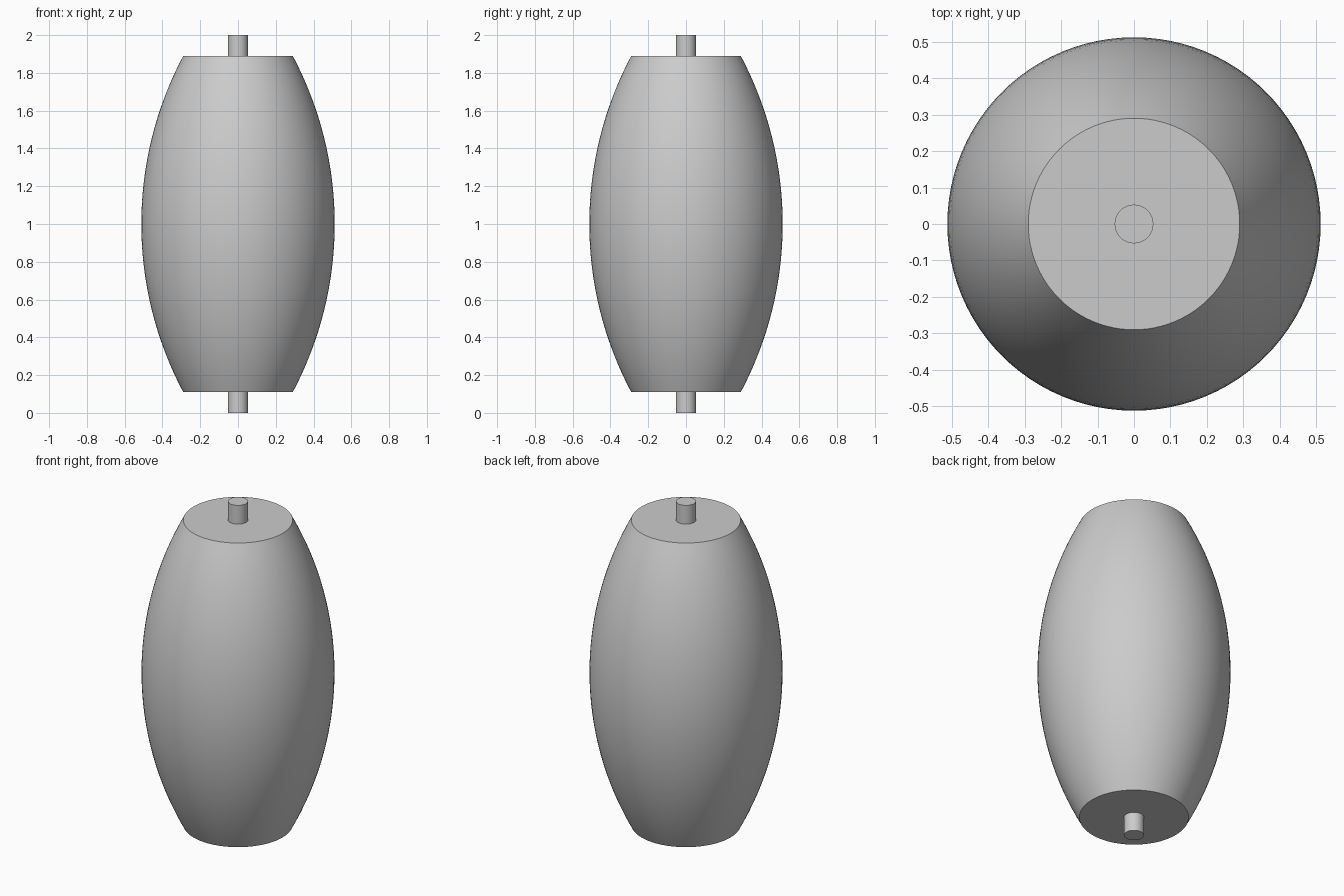
import bpy
import bmesh
from math import sin, cos, asin, pi

cube = bpy.data.objects.get("Cube")
if cube:
    bpy.data.objects.remove(cube)

SEGMENTS = 96
END_RADIUS, MID_RADIUS = 0.29, 0.512
HALF_HEIGHT, CENTRE_Z = 0.89, 1.0

grey = bpy.data.materials.new("plain grey")
grey.use_nodes = True
colour = (0.6, 0.6, 0.6, 1)
grey.diffuse_color = colour
grey.node_tree.nodes["Principled BSDF"].inputs["Base Color"].default_value = colour


def lathe(name, profile):
    """Turn (radius, height) points around z and cap both ends."""
    bm = bmesh.new()
    rings = []
    for r, z in profile:
        rings.append([bm.verts.new((r * cos(2 * pi * i / SEGMENTS),
                                    r * sin(2 * pi * i / SEGMENTS), z))
                      for i in range(SEGMENTS)])
    for low, high in zip(rings, rings[1:]):
        for i in range(SEGMENTS):
            j = (i + 1) % SEGMENTS
            bm.faces.new((low[i], low[j], high[j], high[i]))
    bm.faces.new(rings[0][::-1])
    bm.faces.new(rings[-1])
    mesh = bpy.data.meshes.new(name)
    bm.to_mesh(mesh)
    bm.free()
    mesh.materials.append(grey)
    obj = bpy.data.objects.new(name, mesh)
    bpy.context.collection.objects.link(obj)
    bpy.ops.object.select_all(action='DESELECT')
    obj.select_set(True)
    bpy.context.view_layer.objects.active = obj
    bpy.ops.object.shade_smooth_by_angle(angle=0.5)
    return obj


# Barrel body: a circular arc bulging between two flat ends
bulge = MID_RADIUS - END_RADIUS
arc_radius = (HALF_HEIGHT ** 2 + bulge ** 2) / (2 * bulge)
half_angle = asin(HALF_HEIGHT / arc_radius)
STEPS = 32
angles = [half_angle * (2 * k / STEPS - 1) for k in range(STEPS + 1)]
lathe("barrel_body", [(MID_RADIUS - arc_radius * (1 - cos(a)),
                       CENTRE_Z + arc_radius * sin(a)) for a in angles])

# Axle stubs at both ends
for name, bottom, top in (("bottom_axle", 0, 0.11), ("top_axle", 1.89, 2)):
    lathe(name, [(0.053, bottom), (0.053, top)])
